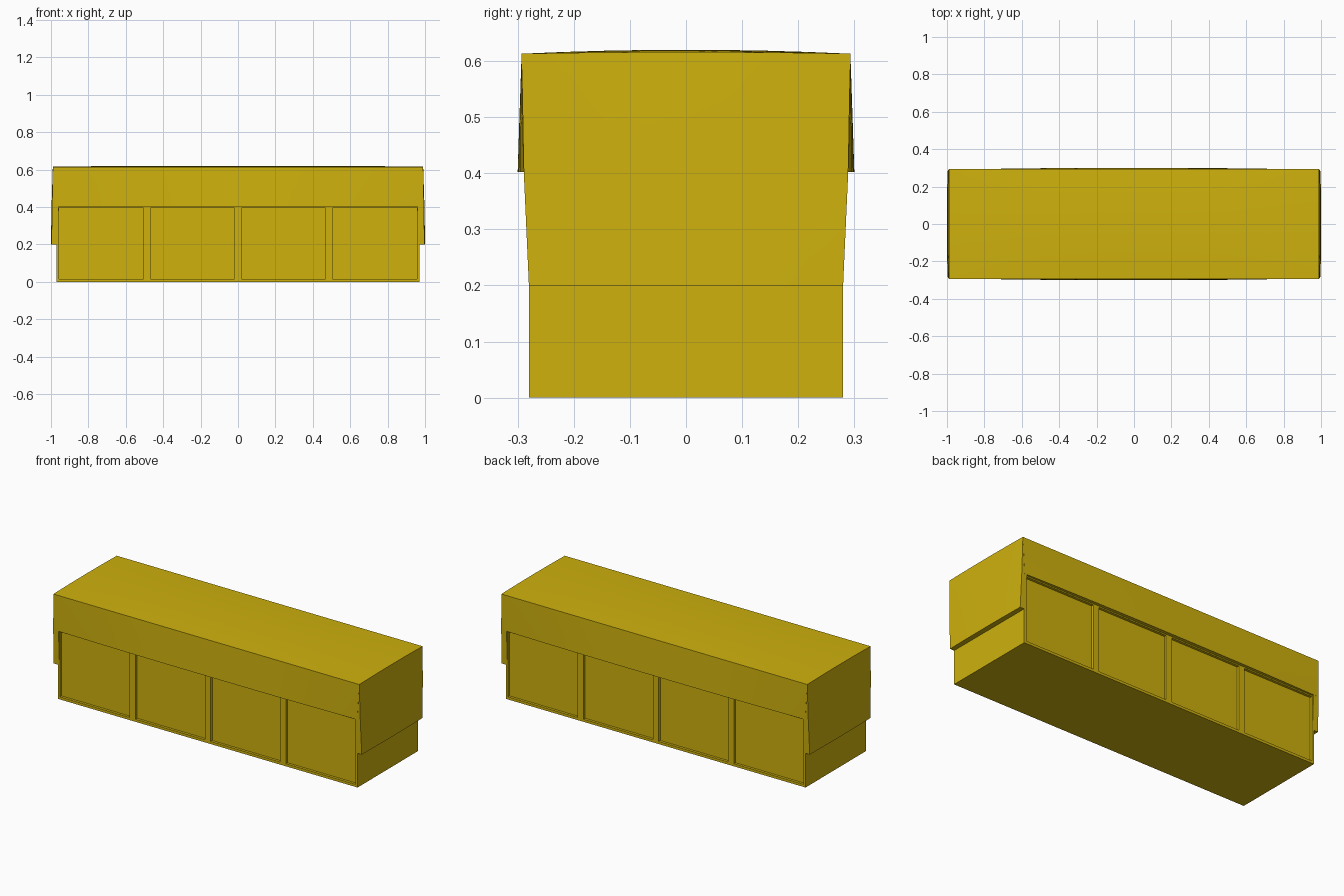
import bpy, bmesh
from mathutils import Vector

if "Cube" in bpy.data.objects:
    bpy.data.objects.remove(bpy.data.objects["Cube"])

mat = bpy.data.materials.new("mustard")
mat.diffuse_color = (0.62, 0.44, 0.004, 1)
mat.use_nodes = True
mat.node_tree.nodes["Principled BSDF"].inputs["Base Color"].default_value = mat.diffuse_color


def finish(bm, name, smooth=False):
    bmesh.ops.recalc_face_normals(bm, faces=bm.faces)
    me = bpy.data.meshes.new(name)
    bm.to_mesh(me)
    bm.free()
    me.materials.append(mat)
    ob = bpy.data.objects.new(name, me)
    bpy.context.collection.objects.link(ob)
    if smooth:
        bpy.ops.object.select_all(action='DESELECT')
        bpy.context.view_layer.objects.active = ob
        ob.select_set(True)
        bpy.ops.object.shade_smooth_by_angle()
    return ob


# Chest body: box with four recessed panels on front and back
BX, BY, BZ = 0.97, 0.28, 0.60
centres = [-0.731, -0.244, 0.244, 0.731]
half, z_low, z_high, depth = 0.225, 0.015, 0.395, 0.015

bm = bmesh.new()
bmesh.ops.create_cube(bm, size=1)
for v in bm.verts:
    v.co = (v.co.x * 2 * BX, v.co.y * 2 * BY, (v.co.z + 0.5) * BZ)


def cut(co, no):
    geom = bm.verts[:] + bm.edges[:] + bm.faces[:]
    bmesh.ops.bisect_plane(bm, geom=geom, plane_co=co, plane_no=no)


for c in centres:
    for x in (c - half, c + half):
        cut((x, 0, 0), (1, 0, 0))
for z in (z_low, z_high):
    cut((0, 0, z), (0, 0, 1))


def is_panel(f):
    m = f.calc_center_median()
    return (abs(f.normal.y) > 0.9 and z_low < m.z < z_high
            and any(abs(m.x - c) < half for c in centres))


bm.normal_update()
panels = [f for f in bm.faces if is_panel(f)]
for f in panels:
    inward = -f.normal.copy() * depth
    new = bmesh.ops.extrude_face_region(bm, geom=[f])["geom"]
    bmesh.ops.delete(bm, geom=[f], context='FACES_ONLY')
    bmesh.ops.translate(bm, vec=inward,
                        verts=[g for g in new if isinstance(g, bmesh.types.BMVert)])
bmesh.ops.dissolve_limit(bm, angle_limit=0.01, verts=bm.verts, edges=bm.edges)
finish(bm, "chest_body")

# Cover top: slightly crowned sheet
TX, TY, TZ, N = 0.99, 0.293, 0.613, 8
steps = [-1 + 2 * i / N for i in range(N + 1)]
bm = bmesh.new()
grid = [[bm.verts.new((TX * u, TY * v, TZ + (1 - v * v) * (0.003 + 0.004 * (1 - u ** 4))))
         for v in steps] for u in steps]
for i in range(N):
    for j in range(N):
        bm.faces.new((grid[i][j], grid[i + 1][j], grid[i + 1][j + 1], grid[i][j + 1]))
finish(bm, "cover_top", True)


# Hanging flaps: rows of (height, half width, edge offset, middle offset)
def flap(name, rows, inner, to_world):
    bm = bmesh.new()
    rings = []
    for z, w, edge, mid in rows:
        pts = [(w * u, mid + (edge - mid) * abs(u) ** 2.5, z) for u in steps]
        pts += [(w, inner, z), (-w, inner, z)]
        if z == TZ:      # follow the crown of the top edge at the ends
            pts = [(a, o, z + (0.003 * (1 - (a / w) ** 2) if "end" in name else 0))
                   for a, o, z in pts]
        rings.append([bm.verts.new(to_world(*p)) for p in pts])
    for a, b in zip(rings, rings[1:]):
        for i in range(len(a)):
            k = (i + 1) % len(a)
            bm.faces.new((a[i], a[k], b[k], b[i]))
    bm.faces.new(rings[-1])
    finish(bm, name, True)


long_rows = [(TZ, 0.99, 0.293, 0.293), (0.51, 0.983, 0.292, 0.2965), (0.402, 0.975, 0.29, 0.30)]
end_rows = [(TZ, 0.293, 0.99, 0.99), (0.40, 0.289, 0.994, 0.997), (0.20, 0.28, 0.997, 1.0)]
for s, long_name, end_name in ((-1, "front_flap", "left_end_flap"), (1, "back_flap", "right_end_flap")):
    flap(long_name, long_rows, 0.27, lambda a, o, z: Vector((a, s * o, z)))
    flap(end_name, end_rows, 0.96, lambda a, o, z: Vector((s * o, a, z)))
